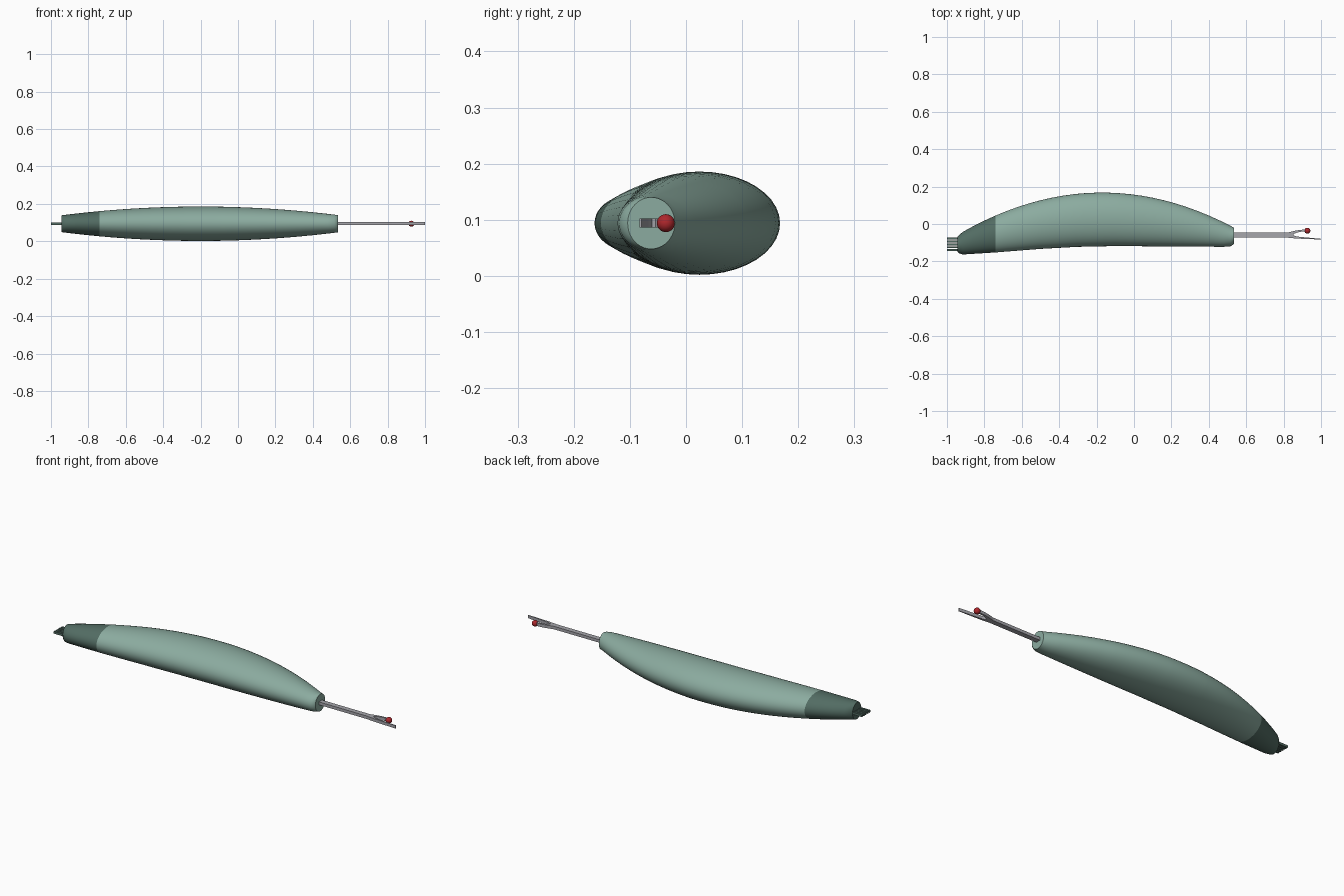
import bpy, bmesh, math

if "Cube" in bpy.data.objects:
    bpy.data.objects.remove(bpy.data.objects["Cube"])

ZC = 0.094


def material(name, rgb):
    m = bpy.data.materials.new(name)
    m.diffuse_color = (*rgb, 1)
    m.use_nodes = True
    m.node_tree.nodes["Principled BSDF"].inputs["Base Color"].default_value = m.diffuse_color
    return m


SAGE = material("sage green", (0.26, 0.41, 0.35))
DARK = material("dark green", (0.085, 0.15, 0.125))
STEEL = material("steel grey", (0.38, 0.38, 0.41))
RED = material("red", (0.42, 0.02, 0.025))


def finish(name, bm, mats, smooth=None):
    bmesh.ops.recalc_face_normals(bm, faces=bm.faces)
    me = bpy.data.meshes.new(name)
    bm.to_mesh(me)
    bm.free()
    for m in mats:
        me.materials.append(m)
    ob = bpy.data.objects.new(name, me)
    bpy.context.collection.objects.link(ob)
    if smooth:
        bpy.ops.object.select_all(action='DESELECT')
        ob.select_set(True)
        bpy.context.view_layer.objects.active = ob
        bpy.ops.object.shade_smooth_by_angle(angle=math.radians(smooth))
    return ob


# Handle: elliptical rings between an arched back and a nearly straight belly
BELLY = [(-0.945, -0.147), (-0.935, -0.157), (-0.915, -0.163), (-0.74, -0.152),
         (-0.5, -0.133), (-0.3, -0.122), (-0.1, -0.118), (0.2, -0.12),
         (0.48, -0.122), (0.515, -0.119), (0.53, -0.111), (0.535, -0.104)]


def belly(x):
    for (x0, y0), (x1, y1) in zip(BELLY, BELLY[1:]):
        if x <= x1:
            return y0 + (y1 - y0) * (x - x0) / (x1 - x0)
    return BELLY[-1][1]


def back(x):
    y = 0.168 - 0.378 * (x + 0.17) ** 2
    return y - max(0, -0.925 - x) * 0.6     # slightly rounded rear edge


SPLIT = -0.74
xs = sorted({p[0] for p in BELLY} | {round(SPLIT + 0.06 * i, 3) for i in range(-2, 21)})
SIDES = 40
bm = bmesh.new()
rings = []
for x in xs:
    lo, hi = belly(x), back(x)
    h = 0.092 - 0.085 * (x + 0.2) ** 2
    rings.append([bm.verts.new((x, (lo + hi) / 2 + (hi - lo) / 2 * math.cos(a), ZC + h * math.sin(a)))
                  for a in (2 * math.pi * i / SIDES for i in range(SIDES))])
for r0, r1 in zip(rings, rings[1:]):
    for i in range(SIDES):
        j = (i + 1) % SIDES
        bm.faces.new((r0[i], r0[j], r1[j], r1[i]))
bm.faces.new(rings[0])
bm.faces.new(rings[-1])
for f in bm.faces:
    f.material_index = 1 if f.calc_center_median().x < SPLIT else 0
finish("handle", bm, [SAGE, DARK], 35)


def plate(name, outline, half, mat):
    bm = bmesh.new()
    face = bm.faces.new([bm.verts.new((x, y, ZC - half)) for x, y in outline])
    ext = bmesh.ops.extrude_face_region(bm, geom=[face])
    bmesh.ops.translate(bm, vec=(0, 0, 2 * half),
                        verts=[g for g in ext["geom"] if isinstance(g, bmesh.types.BMVert)])
    return finish(name, bm, [mat])


# Forked blade: shaft, long pointed prong and short prong
plate("forked_blade", [
    (0.5, -0.073), (0.82, -0.073), (0.87, -0.078), (1.0, -0.083), (1.0, -0.079),
    (0.91, -0.071), (0.87, -0.067), (0.853, -0.061), (0.852, -0.054), (0.87, -0.046),
    (0.895, -0.041), (0.925, -0.04), (0.925, -0.03), (0.89, -0.031), (0.86, -0.036),
    (0.82, -0.046), (0.5, -0.046)], 0.008, STEEL)

# Safety ball on the short prong
bm = bmesh.new()
bmesh.ops.create_uvsphere(bm, u_segments=24, v_segments=14, radius=0.016)
bmesh.ops.translate(bm, vec=(0.927, -0.036, ZC), verts=bm.verts)
finish("safety_ball", bm, [RED], 60)

# Thread comb at the rear end
for i in range(5):
    y = -0.14 + 0.0155 * i
    plate(f"comb_tooth_{i + 1}", [(-1.0, y - 0.005), (-0.93, y - 0.005),
                                  (-0.93, y + 0.005), (-1.0, y + 0.005)], 0.006, DARK)
